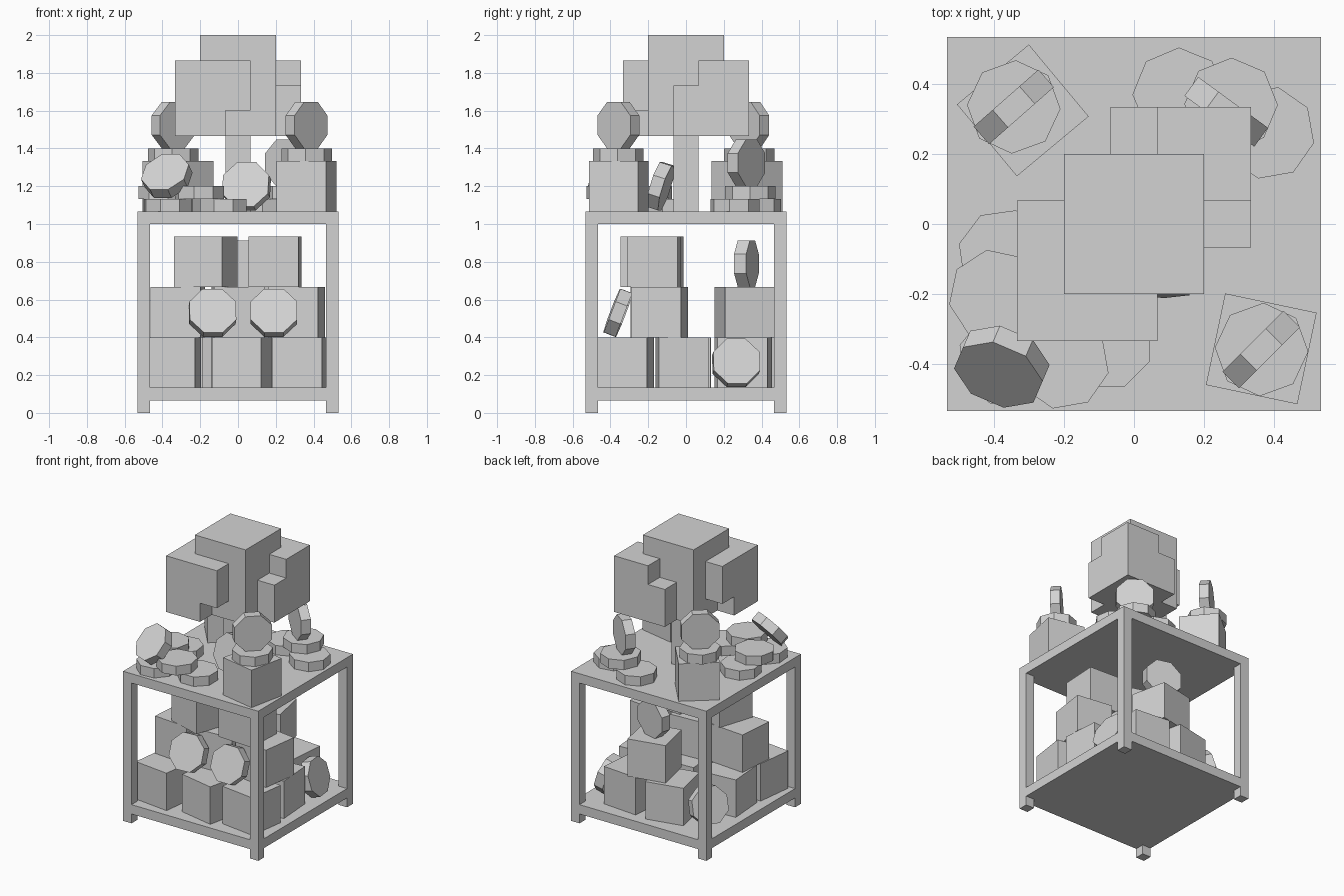
import bpy, math
from mathutils import Vector, Matrix

if "Cube" in bpy.data.objects:
    bpy.data.objects.remove(bpy.data.objects["Cube"])

U = 1 / 15            # modelling grid unit
T = 16 * U            # tabletop height
C = 4 * U             # crate size

grey = bpy.data.materials.new("plain grey")
grey.diffuse_color = (0.65, 0.65, 0.65, 1)
grey.use_nodes = True
grey.node_tree.nodes["Principled BSDF"].inputs["Base Color"].default_value = grey.diffuse_color


def make(name, verts, faces, matrix=Matrix()):
    me = bpy.data.meshes.new(name)
    me.from_pydata(verts, [], faces)
    me.materials.append(grey)
    ob = bpy.data.objects.new(name, me)
    ob.matrix_world = matrix
    bpy.context.collection.objects.link(ob)
    return ob


def prism(name, ring, h, matrix):
    n = len(ring)
    verts = [(x, y, -h / 2) for x, y in ring] + [(x, y, h / 2) for x, y in ring]
    faces = [tuple(reversed(range(n))), tuple(range(n, 2 * n))]
    faces += [(i, (i + 1) % n, n + (i + 1) % n, n + i) for i in range(n)]
    return make(name, verts, faces, matrix)


def box(name, x0, x1, y0, y1, z0, z1):
    a, b = (x1 - x0) / 2, (y1 - y0) / 2
    mid = Vector(((x0 + x1) / 2, (y0 + y1) / 2, (z0 + z1) / 2))
    return prism(name, [(-a, -b), (a, -b), (a, b), (-a, b)], z1 - z0, Matrix.Translation(mid))


def crate(x, y, z0, yaw):
    a = C / 2
    m = Matrix.Translation((x, y, z0 + a)) @ Matrix.Rotation(math.radians(yaw), 4, 'Z')
    prism("crate", [(-a, -a), (a, -a), (a, a), (-a, a)], C, m)


OCT = [(C / 2 * math.cos(math.radians(22.5 + 45 * i)),
        C / 2 * math.sin(math.radians(22.5 + 45 * i))) for i in range(8)]


def flat_disc(x, y, z0, yaw):
    m = Matrix.Translation((x, y, z0 + U / 2)) @ Matrix.Rotation(math.radians(yaw), 4, 'Z')
    prism("flat_disc", OCT, U, m)


def upright_disc(x, y, z, normal):
    # a flat rim edge always points down
    n = Vector(normal).normalized()
    side = Vector((0, 0, 1)).cross(n).normalized()
    up = n.cross(side)
    m = Matrix((side, up, n)).transposed().to_4x4()
    prism("upright_disc", OCT, U, Matrix.Translation((x, y, z)) @ m)


# table frame
W = 8 * U
box("table_top", -W, W, -W, W, T - U, T)
box("lower_shelf", -W, W, -W, W, U, 2 * U)
for sx in (-1, 1):
    for sy in (-1, 1):
        xs = sorted((sx * W, sx * (W - U)))
        ys = sorted((sy * W, sy * (W - U)))
        box("table_leg", *xs, *ys, 0, U)
        box("table_post", *xs, *ys, 2 * U, T - U)

# block tree
box("tree_trunk", -U, U, -U, U, T, 22 * U)
box("crown_middle", -3 * U, 3 * U, -3 * U, 3 * U, 22 * U, 30 * U)
box("crown_back_low", -U, 5 * U, -U, 5 * U, 22 * U, 26 * U)
box("crown_back_high", U, 5 * U, U, 5 * U, 26 * U, 28 * U)
box("crown_front_low", -5 * U, -U, -5 * U, -U, 22 * U, 24 * U)
box("crown_front_high", -5 * U, U, -5 * U, U, 24 * U, 28 * U)

# crates on the shelf, three levels
L0, L1, L2 = 2 * U, 6 * U, 10 * U
for x, y, z, yaw in [
    (-.345, -.33, L0, -7), (.02, -.33, L0, -12), (.33, -.32, L0, -8),
    (-.33, -.01, L0, 4), (.0, -.01, L0, 3), (.32, -.02, L0, 4),
    (-.11, .31, L0, 12), (.2, .31, L0, -5),
    (-.32, -.15, L1, -5), (.0, -.14, L1, 3), (.31, -.14, L1, -8),
    (.03, .31, L1, 12),
    (-.17, -.18, L2, -18), (.195, -.17, L2, -3),
]:
    crate(x, y, z, yaw)

# crates on the table top
crate(.363, -.356, T, -11.9)
crate(-.317, .324, T, 39.8)

# discs lying flat
for x, y, z, yaw in [
    (.129, .37, T, 23), (.383, .26, T, 10), (.277, .341, T + U, -23),
    (-.37, -.09, T, 8), (-.396, -.205, T + U, -12), (-.37, -.385, T, 5),
    (-.203, -.396, T + U, 10), (-.077, -.34, T, 0),
    (.364, -.358, T + C, 20), (-.343, .334, T + C, 20),
]:
    flat_disc(x, y, z, yaw)

# discs standing on edge or leaning
TOP = T + C + U + .123
for x, y, z, n in [
    (.363, -.358, TOP, (1, -1, 0)), (-.343, .334, TOP, (.66, -.75, 0)),
    (.263, .32, T + 2 * U + .123, (.59, .81, 0)),
    (.045, -.135, 1.2, (-.17, -.94, .3)),
    (-.377, -.407, 1.254, (-.3, -.7, .65)),
    (-.135, -.36, .53, (.06, -.94, .36)), (.19, -.36, .53, (0, -.94, .36)),
    (.42, .265, .265, (.93, .1, .28)), (-.38, .29, .265, (-.8, .5, .3)),
    (.03, .32, L2 + .123, (.27, .96, 0)),
]:
    upright_disc(x, y, z, n)
